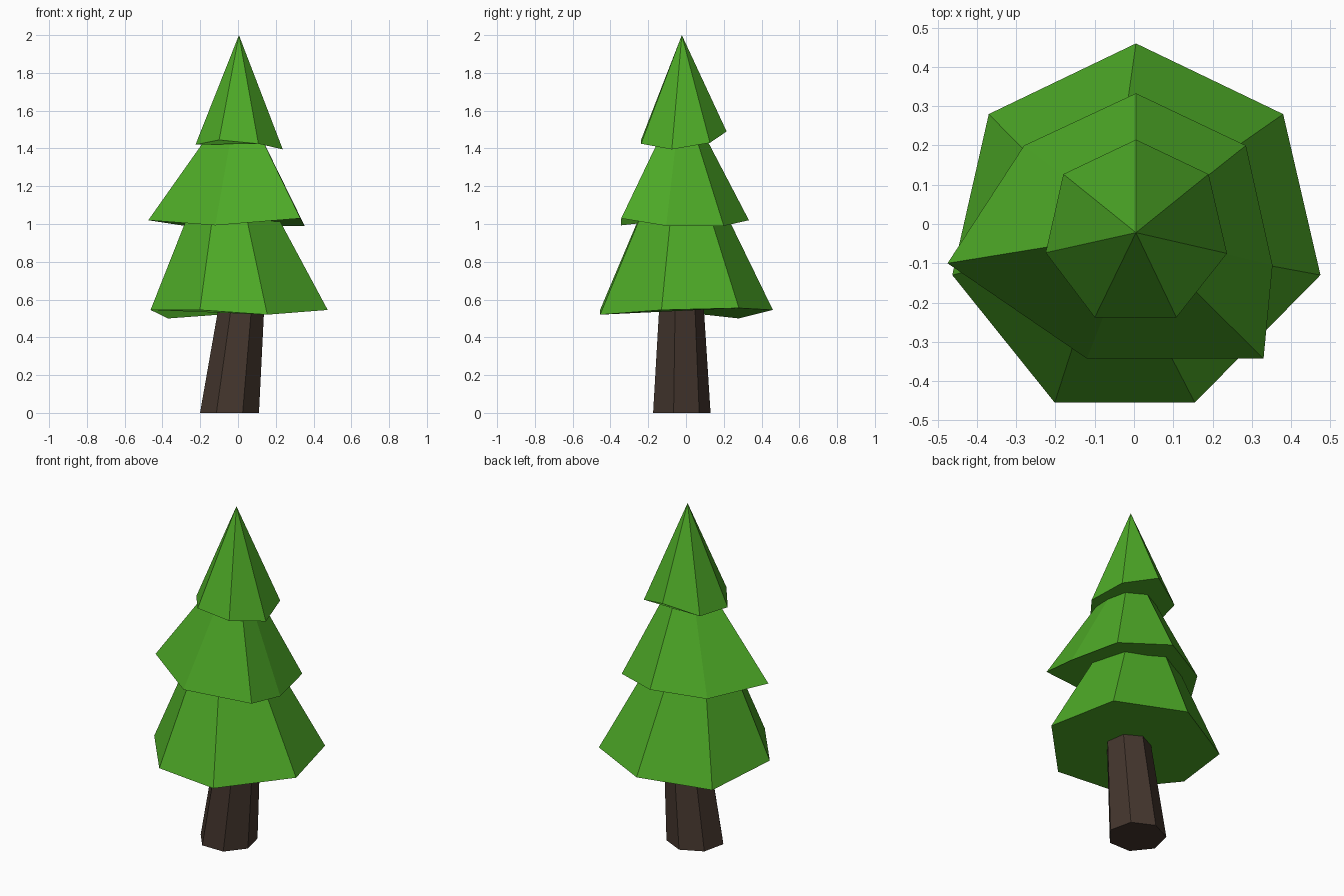
import bpy, bmesh, math
from mathutils import Vector

if "Cube" in bpy.data.objects:
    bpy.data.objects.remove(bpy.data.objects["Cube"])


def material(name, color):
    m = bpy.data.materials.new(name)
    m.diffuse_color = (*color, 1)
    m.use_nodes = True
    m.node_tree.nodes["Principled BSDF"].inputs["Base Color"].default_value = m.diffuse_color
    return m


def loft(name, bottom, top, mat):
    """Closed solid between two matching rings; a one-point top makes a cone."""
    bm = bmesh.new()
    lo = [bm.verts.new(p) for p in bottom]
    hi = [bm.verts.new(p) for p in top]
    n = len(lo)
    for i in range(n):
        j = (i + 1) % n
        if len(hi) == 1:
            bm.faces.new((lo[i], lo[j], hi[0]))
        else:
            bm.faces.new((lo[i], lo[j], hi[j], hi[i]))
    bm.faces.new(lo)
    if len(hi) > 1:
        bm.faces.new(hi)
    bmesh.ops.recalc_face_normals(bm, faces=bm.faces)
    me = bpy.data.meshes.new(name)
    bm.to_mesh(me)
    bm.free()
    me.materials.append(mat)
    ob = bpy.data.objects.new(name, me)
    bpy.context.collection.objects.link(ob)
    return ob


def heptagon(cx, cy, z, r):
    angles = [math.pi / 2 + i * math.tau / 7 for i in range(7)]
    return [(cx + r * math.cos(a), cy + r * math.sin(a), z) for a in angles]


def tier(name, rim, apex, cut, mat):
    """Branch tier: rim points run toward the apex, cut off at a fraction."""
    apex = Vector(apex)
    top = [apex] if cut == 1 else [Vector(p).lerp(apex, cut) for p in rim]
    loft(name, rim, top, mat)


green = material("leaf green", (0.075, 0.40, 0.02))
brown = material("bark brown", (0.058, 0.037, 0.027))

# Leaning, tapered trunk
loft("trunk", heptagon(-0.045, -0.03, 0, 0.16),
     heptagon(0.018, -0.03, 0.56, 0.124), brown)

# Three skewed seven-sided tiers with uneven rims
tier("lower_branches",
     [(0.005, 0.46, 0.545), (-0.37, 0.28, 0.50), (-0.463, -0.13, 0.545),
      (-0.202, -0.455, 0.545), (0.155, -0.455, 0.52), (0.475, -0.13, 0.545),
      (0.38, 0.28, 0.555)],
     (-0.065, -0.03, 1.55), 0.53, green)
tier("middle_branches",
     [(0.005, 0.333, 1.02), (-0.28, 0.20, 0.99), (-0.475, -0.10, 1.02),
      (-0.12, -0.343, 0.993), (0.33, -0.343, 1.03), (0.353, -0.105, 0.99),
      (0.285, 0.20, 0.99)],
     (0.005, -0.022, 1.70), 0.75, green)
tier("top_branches",
     [(0.005, 0.215, 1.49), (-0.18, 0.127, 1.43), (-0.225, -0.073, 1.42),
      (-0.10, -0.238, 1.445), (0.108, -0.238, 1.425), (0.237, -0.075, 1.395),
      (0.19, 0.127, 1.43)],
     (0.005, -0.022, 2.0), 1, green)
